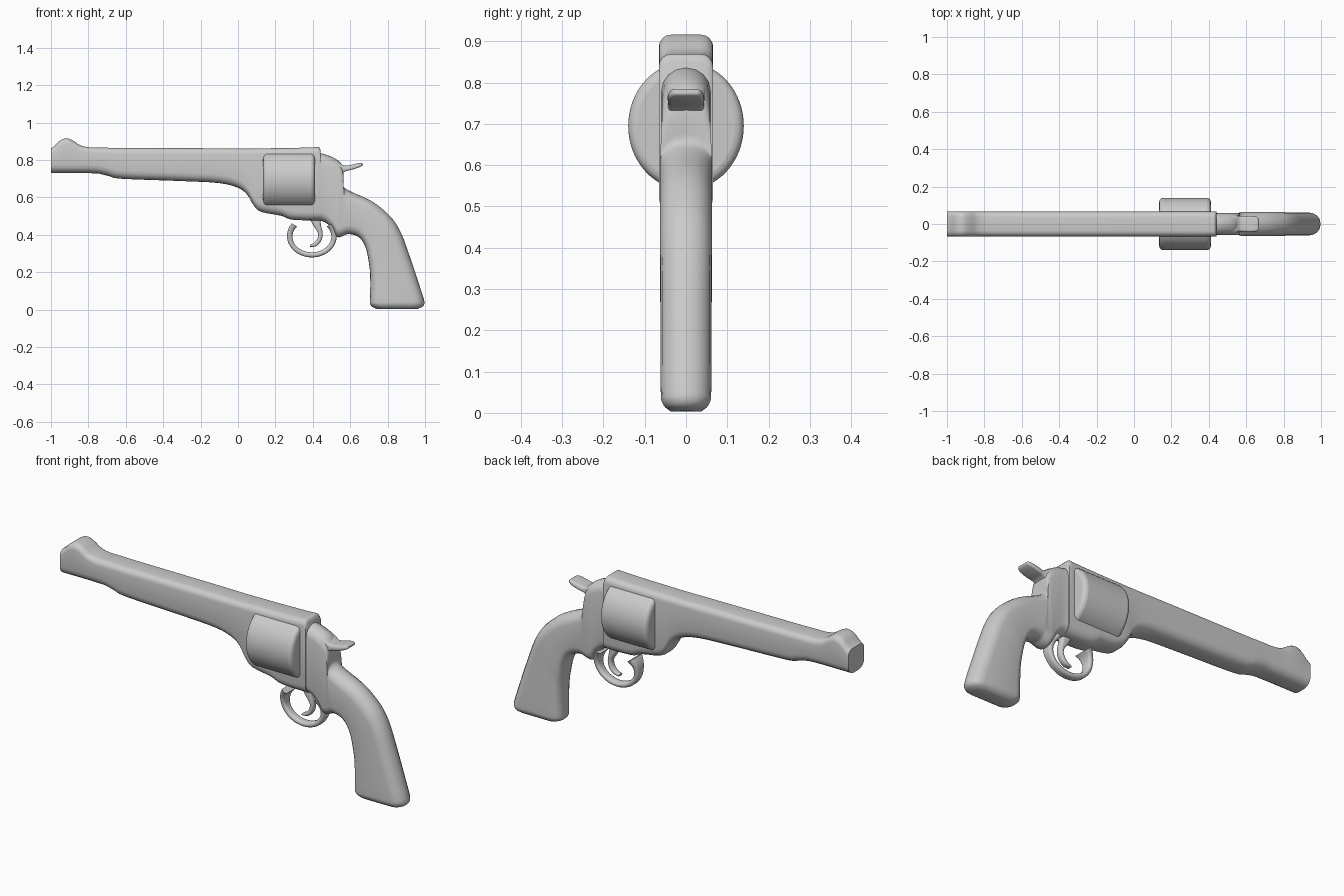
import bpy, bmesh, math
from mathutils import Vector


def finish(ob, angle=40):
    bpy.ops.object.select_all(action='DESELECT')
    bpy.context.view_layer.objects.active = ob
    ob.select_set(True)
    bpy.ops.object.shade_smooth_by_angle(angle=math.radians(angle))


def spline(rows, steps):
    """Catmull-Rom interpolation of the section rows."""
    rows = [Vector(r) for r in rows]
    out = []
    for i in range(len(rows) - 1):
        p0, p1, p2 = rows[max(i - 1, 0)], rows[i], rows[i + 1]
        p3 = rows[min(i + 2, len(rows) - 1)]
        for s in range(steps):
            t = s / steps
            out.append(p1 + (p2 - p0) * (0.5 * t)
                       + (p0 * 2 - p1 * 5 + p2 * 4 - p3) * (0.5 * t * t)
                       + (p1 * 3 - p0 - p2 * 3 + p3) * (0.5 * t ** 3))
    return out + [rows[-1]]


def loft(name, rows, r_top, r_bot, steps=3, seg=5):
    """Skin rounded-rectangle sections; row = top x, z, bottom x, z, half width."""
    bm = bmesh.new()
    rings = []
    for ax, az, bx, bz, w in spline(rows, steps):
        a, b = Vector((ax, 0, az)), Vector((bx, 0, bz))
        mid, h = (a + b) / 2, (a - b).length / 2
        up = (a - b).normalized()
        ring = []
        for k in range(4):
            su, sy = ((1, 1), (-1, 1), (-1, -1), (1, -1))[k]
            r = min(r_top if su > 0 else r_bot, h * 0.95, w * 0.95)
            for j in range(seg):
                t = math.pi / 2 * (k + j / (seg - 1))
                u = su * (h - r) + r * math.cos(t)
                y = sy * (w - r) + r * math.sin(t)
                ring.append(bm.verts.new(mid + up * u + Vector((0, y, 0))))
        rings.append(ring)
    n = len(rings[0])
    for p, q in zip(rings, rings[1:]):
        for i in range(n):
            bm.faces.new((p[i], p[(i + 1) % n], q[(i + 1) % n], q[i]))
    bm.faces.new(rings[0])
    bm.faces.new(rings[-1])
    bmesh.ops.recalc_face_normals(bm, faces=bm.faces)
    me = bpy.data.meshes.new(name)
    bm.to_mesh(me)
    bm.free()
    ob = bpy.data.objects.new(name, me)
    bpy.context.collection.objects.link(ob)
    finish(ob)
    return ob


# barrel with front sight, under-lug and forward frame: x, top z, bottom z
barrel = [(-1, .862, .73), (-.98, .876, .73), (-.95, .905, .73), (-.915, .916, .73),
          (-.88, .902, .73), (-.84, .877, .73), (-.79, .867, .729), (-.74, .866, .726),
          (-.685, .865, .712), (-.62, .864, .699), (-.3, .863, .687), (-.1, .862, .676),
          (0, .861, .651), (.05, .861, .613), (.085, .861, .555), (.125, .862, .522),
          (.23, .863, .502), (.28, .864, .482), (.36, .866, .477), (.41, .868, .477),
          (.432, .868, .477), (.442, .85, .477)]
loft("barrel_and_frame", [(x, t, x, b, .066) for x, t, b in barrel], .03, .045)

# rear frame sweeping down into the grip
grip = [(.42, .835, .42, .478, .063), (.455, .833, .465, .467, .058),
        (.515, .81, .505, .43, .058), (.553, .778, .53, .388, .058),
        (.563, .735, .56, .393, .06), (.563, .69, .58, .402, .062),
        (.566, .655, .60, .403, .063), (.61, .628, .632, .395, .063),
        (.67, .602, .657, .377, .063), (.73, .57, .676, .347, .063),
        (.79, .522, .69, .305, .063), (.836, .472, .698, .26, .063),
        (.875, .403, .705, .21, .062), (.905, .323, .707, .16, .062),
        (.94, .222, .707, .11, .062), (.97, .13, .706, .075, .062),
        (.994, .055, .705, .045, .061), (.996, .03, .707, .028, .059),
        (.985, .014, .72, .013, .05), (.96, .004, .745, .003, .036)]
loft("grip", grip, .058, .05)

# cylinder drum
bpy.ops.mesh.primitive_cylinder_add(vertices=64, radius=1, depth=.276,
                                    location=(.273, 0, .695), rotation=(0, math.pi / 2, 0))
drum = bpy.context.object
drum.name = "cylinder_drum"
drum.scale = (.155, .14, 1)
bpy.ops.object.transform_apply(location=False, rotation=False, scale=True)
bev = drum.modifiers.new("rounded_rims", 'BEVEL')
bev.width, bev.segments, bev.limit_method = .022, 4, 'ANGLE'
finish(drum, 50)

# trigger guard, flaring where it meets the frame
guard = []
for i in range(27):
    d = -130 + 10 * i
    a = math.radians(270 + d)
    flare = abs(d / 130) ** 4
    guard.append((.395 + (.131 + .008 * flare) * math.cos(a), .39 + .111 * math.sin(a),
                  .395 + .104 * math.cos(a), .39 + .084 * math.sin(a), .022 + .028 * flare))
loft("trigger_guard", guard, .013, .013, steps=2)

# trigger crescent
loft("trigger", [(.44, .50, .375, .50, .02), (.443, .455, .40, .455, .02),
                 (.453, .405, .428, .41, .018), (.442, .362, .423, .377, .017),
                 (.415, .338, .405, .356, .016), (.384, .335, .384, .345, .014)], .012, .012)

# hammer and thumb spur
loft("hammer", [(.49, .80, .49, .70, .05), (.54, .785, .54, .715, .046),
                (.57, .769, .57, .738, .042), (.605, .774, .605, .747, .044),
                (.64, .782, .645, .759, .042), (.66, .783, .662, .767, .036),
                (.667, .779, .667, .772, .028)], .014, .008)
